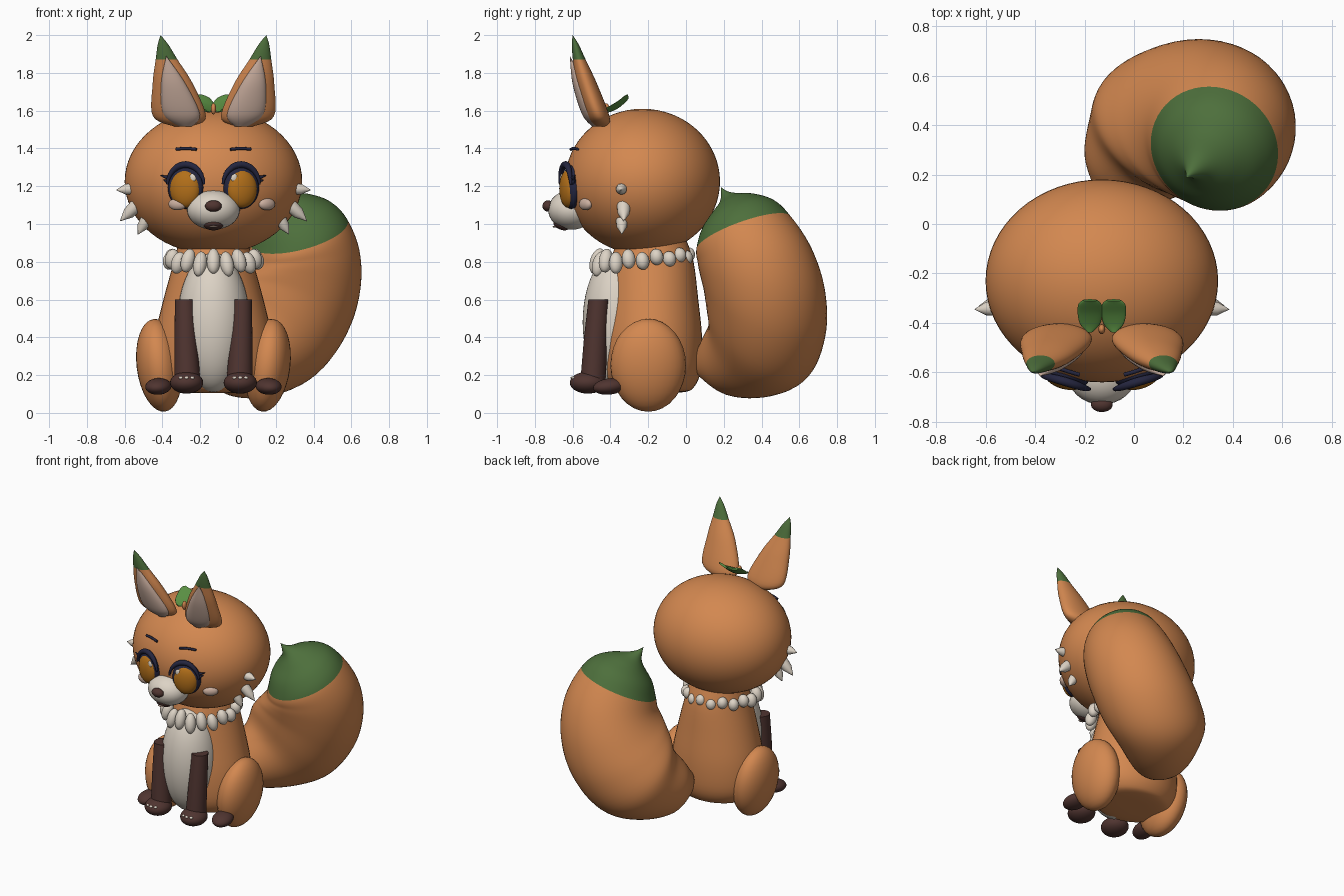
import bpy, bmesh, math
from mathutils import Vector, Euler

if "Cube" in bpy.data.objects:
    bpy.data.objects.remove(bpy.data.objects["Cube"])

CX = -0.13  # symmetry plane of the animal


def material(name, r, g, b):
    m = bpy.data.materials.new(name)
    m.use_nodes = True
    m.diffuse_color = (r, g, b, 1)
    m.node_tree.nodes["Principled BSDF"].inputs["Base Color"].default_value = (r, g, b, 1)
    return m


ORANGE = material("orange fur", 0.65, 0.245, 0.08)
GREEN = material("dark green", 0.075, 0.16, 0.045)
LEAF = material("leaf green", 0.1, 0.27, 0.055)
BROWN = material("dark brown", 0.08, 0.035, 0.03)
CREAM = material("cream", 0.72, 0.65, 0.56)
NAVY = material("navy", 0.018, 0.019, 0.05)
AMBER = material("amber", 0.45, 0.16, 0.01)
BLUSH = material("blush", 0.6, 0.43, 0.35)


def finish(bm, name, mats):
    bmesh.ops.remove_doubles(bm, verts=bm.verts, dist=0.0002)
    bmesh.ops.recalc_face_normals(bm, faces=bm.faces)
    me = bpy.data.meshes.new(name)
    bm.to_mesh(me)
    bm.free()
    for m in mats:
        me.materials.append(m)
    ob = bpy.data.objects.new(name, me)
    bpy.context.collection.objects.link(ob)
    bpy.ops.object.select_all(action="DESELECT")
    ob.select_set(True)
    bpy.context.view_layer.objects.active = ob
    bpy.ops.object.shade_smooth_by_angle(angle=math.radians(45))
    return ob


def ball(name, mat, loc, size, rot=(0, 0, 0), seg=32):
    bm = bmesh.new()
    bmesh.ops.create_uvsphere(bm, u_segments=seg, v_segments=seg // 2, radius=1)
    turn = Euler(rot).to_matrix()
    for v in bm.verts:
        v.co = turn @ Vector([a * b for a, b in zip(v.co, size)]) + Vector(loc)
    return finish(bm, name, [mat])


def smooth_rows(rows, n):
    """Catmull-Rom interpolation of rows of numbers."""
    out = []
    for i in range(len(rows) - 1):
        a, b, c, d = rows[max(i - 1, 0)], rows[i], rows[i + 1], rows[min(i + 2, len(rows) - 1)]
        for k in range(n):
            t = k / n
            out.append([q + t / 2 * (r - p + t * (2 * p - 5 * q + 4 * r - s + t * (3 * (q - r) + s - p)))
                        for p, q, r, s in zip(a, b, c, d)])
    return out + [list(rows[-1])]


def loft(name, mats, rings, split=None, seg=40):
    """Skin rings given as (centre, u, v); rows from split on use the second material."""
    bm = bmesh.new()
    loops = []
    for c, u, v in rings:
        angles = [math.tau * k / seg for k in range(seg)]
        loops.append([bm.verts.new(c + u * math.cos(a) + v * math.sin(a)) for a in angles])
    for i, (lo, hi) in enumerate(zip(loops, loops[1:])):
        for k in range(seg):
            j = (k + 1) % seg
            f = bm.faces.new((lo[k], lo[j], hi[j], hi[k]))
            f.material_index = int(split is not None and i >= split)
    bm.faces.new(loops[0])
    bm.faces.new(loops[-1])
    return finish(bm, name, mats)


def flat_ring(x, y, z, rx, ry):
    return Vector((x, y, z)), Vector((max(rx, 0), 0, 0)), Vector((0, max(ry, 0), 0))


def tube(name, mat, points, radii):
    """Round rod through points, with a radius at each."""
    pts = [Vector(p) for p in points]
    rings = []
    for i, p in enumerate(pts):
        t = (pts[min(i + 1, len(pts) - 1)] - pts[max(i - 1, 0)]).normalized()
        u = t.cross(Vector((0.1, 1, 0.1))).normalized()
        rings.append((p, u * radii[i], t.cross(u) * radii[i]))
    return loft(name, [mat], rings, seg=16)


def on_head(x, z, lift=0.0):
    """Point on the front of the head, lifted forward."""
    q = 1 - ((x - CX) / 0.47) ** 2 - ((z - 1.225) / 0.385) ** 2
    return (x, -0.23 - 0.41 * math.sqrt(max(q, 0)) - lift, z)


# Head, body and belly
ball("head", ORANGE, (CX, -0.23, 1.225), (0.47, 0.41, 0.385), seg=64)
profile = [(0.105, 0.02, 0.02), (0.11, 0.2, 0.17), (0.14, 0.27, 0.225), (0.23, 0.315, 0.26),
           (0.4, 0.31, 0.265), (0.6, 0.265, 0.245), (0.8, 0.21, 0.22), (0.92, 0.18, 0.18)]
loft("body", [ORANGE], [flat_ring(CX, -0.18, *row) for row in smooth_rows(profile, 4)])
ball("belly", CREAM, (CX, -0.36, 0.48), (0.19, 0.187, 0.37), seg=48)

# Tail rows: centre, radius, pitch of the ring's axis in degrees
TAIL = [(-0.09, 0.09, 0.25, 0.08, 15), (-0.05, 0.19, 0.26, 0.18, 20), (0.05, 0.31, 0.31, 0.265, 32),
        (0.15, 0.385, 0.4, 0.335, 46), (0.25, 0.415, 0.54, 0.35, 62), (0.315, 0.405, 0.69, 0.335, 80),
        (0.34, 0.365, 0.83, 0.305, 98), (0.325, 0.305, 0.95, 0.265, 114), (0.305, 0.28, 1.04, 0.21, 116),
        (0.285, 0.258, 1.1, 0.13, 118), (0.255, 0.23, 1.132, 0.06, 122), (0.23, 0.205, 1.16, 0.022, 126),
        (0.21, 0.185, 1.195, 0.0, 126)]
side = Vector((0.8, -0.58, 0)).normalized()
ahead = Vector((0.58, 0.8, 0)).normalized()
rings = []
for x, y, z, r, pitch in smooth_rows(TAIL, 6):
    a = math.radians(pitch)
    r = max(r, 0)
    rings.append((Vector((x, y, z)), (Vector((0, 0, 1)) * math.cos(a) - ahead * math.sin(a)) * r, side * r))
loft("tail", [ORANGE, GREEN], rings, split=42, seg=56)

# Ear rows: offset from the middle, y, z, half width, half depth
EAR = [(0.155, -0.445, 1.515, 0.05, 0.03), (0.18, -0.465, 1.57, 0.14, 0.06),
       (0.215, -0.525, 1.74, 0.107, 0.055), (0.248, -0.565, 1.87, 0.058, 0.034),
       (0.267, -0.586, 1.95, 0.028, 0.018), (0.28, -0.6, 2.0, 0.0, 0.0)]
INNER = [(0.145, -0.475, 1.515, 0.03, 0.02), (0.17, -0.505, 1.58, 0.098, 0.045),
         (0.212, -0.565, 1.74, 0.066, 0.035), (0.25, -0.615, 1.89, 0.0, 0.0)]
# Sprout leaf rows: y, z, half width
SPROUT = [(-0.435, 1.6, 0.012), (-0.405, 1.608, 0.04), (-0.36, 1.632, 0.05),
          (-0.325, 1.66, 0.047), (-0.308, 1.674, 0.03)]

for s, tag in ((-1, "right"), (1, "left")):
    def at(dx, y, z):
        return (CX + s * dx, y, z)

    # Ears
    loft(tag + "_ear", [ORANGE, GREEN],
         [flat_ring(CX + s * d, *rest) for d, *rest in smooth_rows(EAR, 6)], split=18)
    loft(tag + "_inner_ear", [BLUSH],
         [flat_ring(CX + s * d, *rest) for d, *rest in smooth_rows(INNER, 6)])

    # Eyes
    yaw = (0, 0, s * 0.28)
    ball(tag + "_eye_rim", NAVY, at(0.147, -0.607, 1.195), (0.098, 0.05, 0.115), yaw)
    ball(tag + "_iris", AMBER, at(0.151, -0.625, 1.187), (0.082, 0.042, 0.1), yaw)
    ball(tag + "_eye_glint", CREAM, at(0.112, -0.658, 1.243), (0.02, 0.008, 0.022), yaw, 16)

    # Upper lash line with an outer flick, and brow
    arch = []
    for k in range(13):
        a = math.radians(5 + 170 * k / 12)
        arch.append(on_head(CX + s * (0.147 + 0.098 * math.cos(a)), 1.2 + 0.115 * math.sin(a), 0.03))
    tube(tag + "_lash_line", NAVY, arch, [0.006 + 0.012 * math.sin(math.pi * k / 12) for k in range(13)])
    for k, (dx, z) in enumerate(((0.28, 1.258), (0.265, 1.235))):
        tube(f"{tag}_lash_{k}", NAVY, [at(0.235, -0.6, z - 0.015), at(dx, -0.585, z)], [0.012, 0.002])
    brow = [on_head(CX + s * (0.09 + 0.018 * k), 1.395 + 0.005 * math.sin(k / 2), 0.02) for k in range(7)]
    tube(tag + "_brow", NAVY, brow, [0.008] * 7)

    # Cheek tufts
    for k, (base, tip, r) in enumerate((
            ((0.42, -0.34, 1.187), (0.515, -0.345, 1.18), 0.032),
            ((0.405, -0.33, 1.1), (0.495, -0.33, 1.015), 0.037),
            ((0.355, -0.34, 1.025), (0.4, -0.34, 0.945), 0.032))):
        mid = [a * 0.5 + b * 0.5 for a, b in zip(base, tip)]
        tube(f"{tag}_cheek_tuft_{k}", CREAM, [at(*base), at(*mid), at(*tip)], [r, r * 0.85, 0.001])

    # Front legs, paws and toes
    loft(tag + "_front_leg", [BROWN], [flat_ring(CX + s * 0.15, -0.462, 0.6, 0.054, 0.055),
                                       flat_ring(CX + s * 0.146, -0.478, 0.4, 0.06, 0.062),
                                       flat_ring(CX + s * 0.138, -0.493, 0.16, 0.069, 0.067)])
    ball(tag + "_front_paw", BROWN, at(0.142, -0.52, 0.16), (0.088, 0.095, 0.058))
    for k in (-1, 0, 1):
        ball(f"{tag}_toe_{k + 2}", CREAM, at(0.142 + 0.03 * k, -0.6 + 0.006 * abs(k), 0.185),
             (0.012, 0.012, 0.008), seg=12)

    # Hind legs
    ball(tag + "_haunch", ORANGE, at(0.287, -0.2, 0.252), (0.12, 0.2, 0.247), (0, s * 0.12, 0))
    ball(tag + "_hind_foot", BROWN, at(0.292, -0.405, 0.14), (0.068, 0.088, 0.043), (0.12, 0, s * 0.2))

    # Sprout leaves, rising outwards
    loft(tag + "_sprout_leaf", [LEAF],
         [(Vector(at(0.048, y, z)), Vector((s * w, 0, w * 0.35)), Vector((0, -0.004, 0.007)))
          for y, z, w in smooth_rows(SPROUT, 4)], seg=20)

# Sprout bud
ball("sprout_bud", ORANGE, (CX, -0.425, 1.61), (0.014, 0.02, 0.03), seg=16)

# Muzzle, nose, mouth and blush spots
ball("muzzle", CREAM, (CX, -0.605, 1.075), (0.14, 0.125, 0.105))
ball("nose", BROWN, (CX, -0.73, 1.095), (0.044, 0.03, 0.03))
ball("mouth", BROWN, (CX, -0.66, 0.995), (0.052, 0.045, 0.025), (-0.4, 0, 0))
ball("tongue", BLUSH, (CX, -0.694, 0.986), (0.022, 0.012, 0.005), seg=16)
for tag, x, lift, turn in (("right", -0.32, 0.035, -0.3), ("left", 0.153, 0, 0.6)):
    ball(tag + "_blush", BLUSH, on_head(x, 1.105, lift), (0.05, 0.025, 0.032), (0, 0, turn))

# Collar of rounded fluff, longer and splayed towards the front
COUNT = 20
for k in range(COUNT):
    a = math.tau * k / COUNT
    front = (1 + math.cos(a)) / 2
    drop = 0.008 * (-1) ** k
    ball(f"collar_tuft_{k}", CREAM,
         (CX + 0.23 * math.sin(a), -0.23 - 0.24 * math.cos(a), 0.83 - 0.035 * front + drop),
         (0.036, 0.038, 0.04 + 0.03 * front ** 2), (-0.3 * front, -0.25 * math.sin(a) * front, a), 20)
